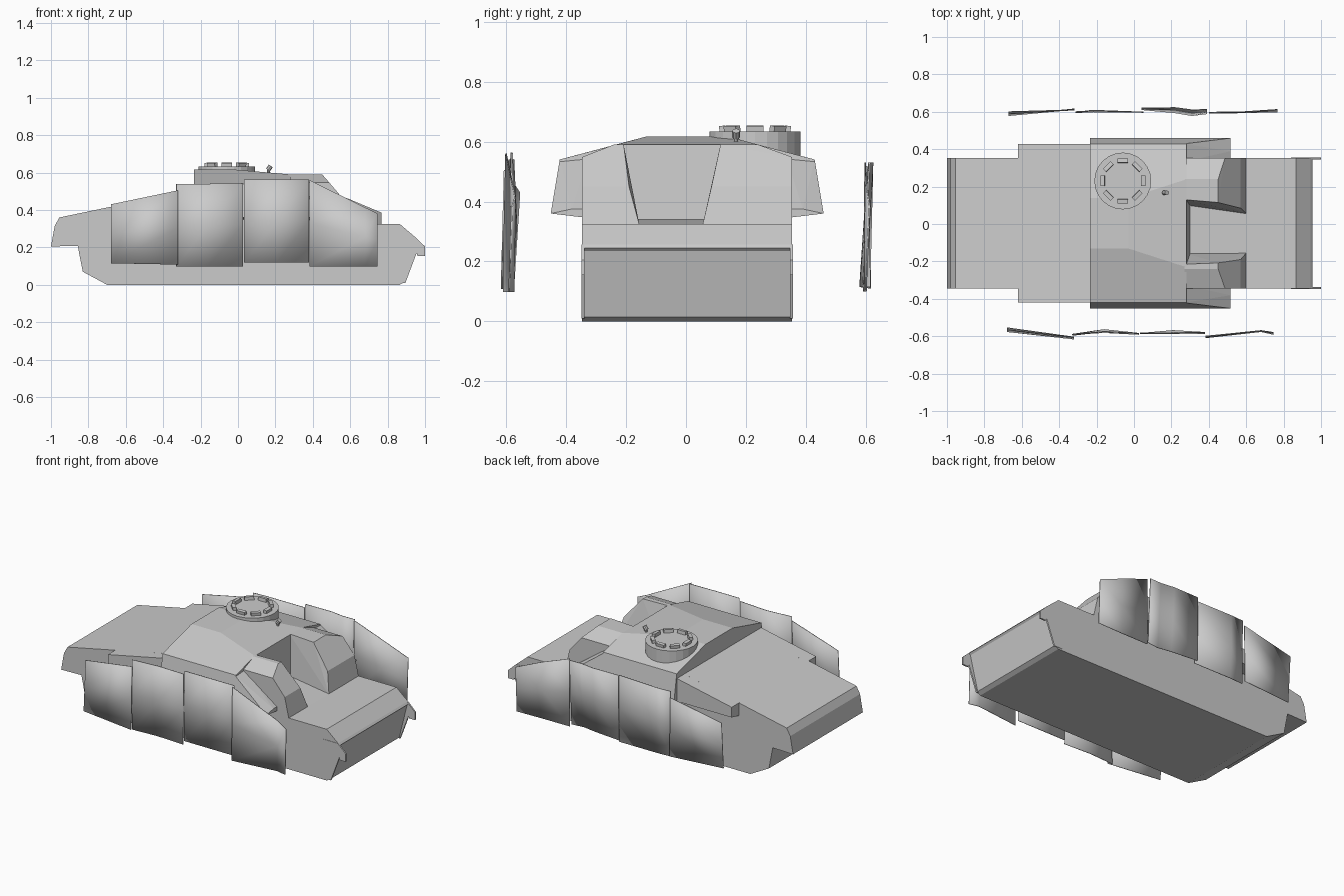
import bpy, bmesh, math
from mathutils import Matrix

CY = 0.004   # hull centreline offset


def finish(bm, name):
    bmesh.ops.recalc_face_normals(bm, faces=bm.faces)
    me = bpy.data.meshes.new(name)
    bm.to_mesh(me)
    bm.free()
    ob = bpy.data.objects.new(name, me)
    bpy.context.collection.objects.link(ob)
    return ob


def profile(name, pts, y0, y1):
    """Extrude an (x, z) outline from y0 to y1."""
    bm = bmesh.new()
    f = bm.faces.new([bm.verts.new((x, y0, z)) for x, z in pts])
    r = bmesh.ops.extrude_face_region(bm, geom=[f])
    for v in r["geom"]:
        if isinstance(v, bmesh.types.BMVert):
            v.co.y = y1
    return finish(bm, name)


def solid(name, pts):
    """Convex faceted solid around a few corner points."""
    bm = bmesh.new()
    for p in pts:
        bm.verts.new(p)
    r = bmesh.ops.convex_hull(bm, input=bm.verts)
    junk = {g for g in r["geom_interior"] + r["geom_unused"] if isinstance(g, bmesh.types.BMVert)}
    bmesh.ops.delete(bm, geom=list(junk), context='VERTS')
    bmesh.ops.dissolve_limit(bm, angle_limit=0.01, verts=bm.verts, edges=bm.edges)
    return finish(bm, name)


def box(bm, size, matrix):
    bmesh.ops.create_cube(bm, size=1, matrix=matrix @ Matrix.Diagonal((*size, 1)))


# Lower hull with engine deck, overhanging tail and glacis
profile("hull", [(-0.70, 0), (0.865, 0), (0.89, 0.015), (0.945, 0.235), (0.955, 0.245),
                 (0.945, 0.257), (0.865, 0.325), (0.60, 0.325), (0.30, 0.34), (0.26, 0.51),
                 (-0.235, 0.51), (-0.955, 0.36), (-0.98, 0.315), (-1.0, 0.205),
                 (-0.857, 0.208), (-0.83, 0.07)], CY - 0.35, CY + 0.35)

# Side plates jutting out at the nose
for s, side in ((-1, "right"), (1, "left")):
    profile("nose_plate_" + side, [(0.84, 0.01), (0.895, 0.01), (0.955, 0.17), (0.96, 0.155), (1.0, 0.155),
                                   (1.0, 0.205), (0.945, 0.257), (0.84, 0.257)],
            CY + s * 0.342, CY + s * 0.352)

    # Engine deck sponson
    solid("deck_sponson_" + side,
          [(x, CY + s * y, z) for x, zt in ((-0.62, 0.43), (-0.2, 0.517))
           for y, z in ((0.33, zt), (0.423, zt), (0.423, 0.365), (0.33, 0.345))])

    # Sloping front end of the superstructure sponson
    solid("sponson_front_" + side,
          [(x, CY + s * y, z) for x, y, z in
           ((0.27, 0.425, 0.54), (0.27, 0.455, 0.36), (0.27, 0.33, 0.55), (0.27, 0.33, 0.345),
            (0.515, 0.385, 0.375), (0.515, 0.455, 0.36), (0.515, 0.33, 0.375), (0.515, 0.33, 0.345))])

# Superstructure with raised rear roof
solid("superstructure",
      [(x, CY + s * y, z) for s in (-1, 1) for x, y, z in
       ((-0.235, 0.135, 0.617), (-0.03, 0.135, 0.617), (0.06, 0.235, 0.59), (0.28, 0.235, 0.59),
        (-0.235, 0.425, 0.54), (0.28, 0.425, 0.54), (-0.235, 0.455, 0.36), (0.28, 0.455, 0.36),
        (-0.235, 0.33, 0.345), (0.30, 0.2, 0.34))])

# Armoured blocks either side of the gun recess: inner edge y values per side
for side, s, inner in (("left", 1, (0.13, 0.115, 0.085, 0.055, 0.10)),
                       ("right", -1, (0.215, 0.208, 0.19, 0.155, 0.155))):
    a, b, c, d, e = inner
    o = 0.35 + s * CY
    solid("front_block_" + side,
          [(x, s * y, z) for x, y, z in
           ((0.27, a, 0.59), (0.45, b, 0.59), (0.57, c, 0.45), (0.60, d, 0.32), (0.27, e, 0.32),
            (0.27, 0.24, 0.59), (0.45, 0.24, 0.59), (0.27, o, 0.548), (0.487, o, 0.548),
            (0.57, o, 0.45), (0.60, o, 0.32), (0.27, o, 0.32))])

# Commander's cupola
centre = Matrix.Translation((-0.06, 0.23, 0))
bm = bmesh.new()
bmesh.ops.create_cone(bm, cap_ends=True, segments=24, radius1=0.152, radius2=0.152, depth=0.103,
                      matrix=centre @ Matrix.Translation((0, 0, 0.5815)))
finish(bm, "cupola")

# Ring of periscopes
bm = bmesh.new()
for i in range(8):
    m = centre @ Matrix.Rotation(i * math.pi / 4, 4, 'Z') @ Matrix.Translation((0.108, 0, 0.64))
    box(bm, (0.022, 0.056, 0.025), m @ Matrix.Rotation(math.radians(6), 4, 'Y'))
finish(bm, "cupola_periscopes")

# Small roof sight: stem and tilted head
bm = bmesh.new()
bmesh.ops.create_cone(bm, cap_ends=True, segments=8, radius1=0.007, radius2=0.007, depth=0.04,
                      matrix=Matrix.Translation((0.163, 0.167, 0.605)))
bmesh.ops.create_cone(bm, cap_ends=True, segments=8, radius1=0.013, radius2=0.013, depth=0.026,
                      matrix=Matrix.Translation((0.168, 0.167, 0.625)) @ Matrix.Rotation(math.radians(35), 4, 'Y'))
finish(bm, "roof_sight")


def skirt(name, s, cols):
    """Dented sheet; columns are (x, y_bottom, y_middle, y_top, z_bottom, z_top)."""
    bm = bmesh.new()
    grid = [[bm.verts.new((x, s * y, z)) for y, z in ((yb, zb), (ym, (zb + zt) / 2), (yt, zt))]
            for x, yb, ym, yt, zb, zt in cols]
    for p, q in zip(grid, grid[1:]):
        for k in range(2):
            bm.faces.new((p[k], q[k], q[k + 1], p[k + 1]))
    ob = finish(bm, name)
    for f in ob.data.polygons:
        f.use_smooth = True
    mod = ob.modifiers.new("thickness", 'SOLIDIFY')
    mod.thickness = 0.005
    mod.offset = 0


# Near-side skirts
skirt("skirt_right_1", -1, [(-0.68, 0.575, 0.565, 0.555, 0.115, 0.43), (-0.32, 0.615, 0.61, 0.605, 0.108, 0.505)])
skirt("skirt_right_2", -1, [(-0.33, 0.59, 0.595, 0.59, 0.098, 0.54), (-0.16, 0.58, 0.565, 0.575, 0.098, 0.54),
                            (0.027, 0.59, 0.585, 0.585, 0.098, 0.543)])
skirt("skirt_right_3", -1, [(0.033, 0.585, 0.585, 0.582, 0.12, 0.563), (0.21, 0.585, 0.57, 0.582, 0.12, 0.563),
                            (0.38, 0.585, 0.585, 0.58, 0.12, 0.562)])
skirt("skirt_right_4", -1, [(0.382, 0.608, 0.605, 0.60, 0.098, 0.56), (0.68, 0.575, 0.572, 0.57, 0.098, 0.413),
                            (0.745, 0.59, 0.585, 0.58, 0.098, 0.382)])
# Far-side skirts
skirt("skirt_left_1", 1, [(-0.67, 0.58, 0.59, 0.60, 0.115, 0.41), (-0.317, 0.615, 0.613, 0.61, 0.11, 0.48)])
skirt("skirt_left_2", 1, [(-0.312, 0.595, 0.597, 0.60, 0.10, 0.515), (-0.22, 0.60, 0.608, 0.605, 0.10, 0.515),
                          (0.05, 0.60, 0.598, 0.597, 0.10, 0.52)])
skirt("skirt_left_3", 1, [(0.04, 0.612, 0.617, 0.62, 0.115, 0.53), (0.22, 0.595, 0.61, 0.622, 0.115, 0.53),
                          (0.31, 0.58, 0.595, 0.61, 0.115, 0.53), (0.39, 0.59, 0.60, 0.612, 0.115, 0.53)])
skirt("skirt_left_4", 1, [(0.40, 0.593, 0.596, 0.597, 0.10, 0.53), (0.59, 0.595, 0.597, 0.60, 0.10, 0.46),
                          (0.768, 0.60, 0.605, 0.612, 0.10, 0.385)])
